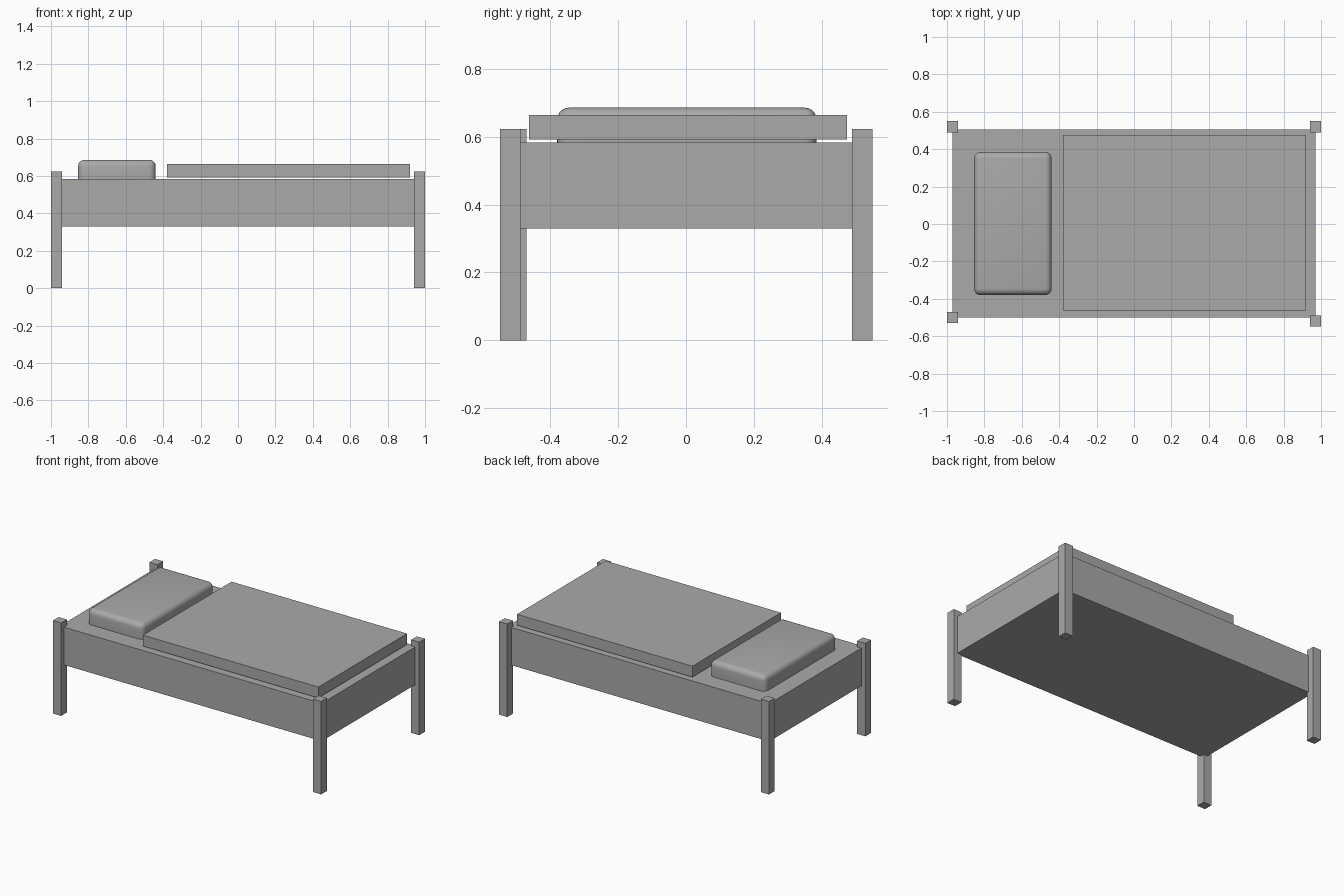
import bpy
import math

default = bpy.data.objects.get("Cube")
if default:
    bpy.data.objects.remove(default, do_unlink=True)

# Single plain grey for every part
grey = bpy.data.materials.new("plain_grey")
grey.use_nodes = True
colour = (0.4, 0.4, 0.4, 1)
grey.diffuse_color = colour
for node in grey.node_tree.nodes:
    if node.type == 'BSDF_PRINCIPLED':
        node.inputs["Base Color"].default_value = colour


def box(name, low, high):
    """Add a box spanning two opposite corners."""
    centre = [(a + b) / 2 for a, b in zip(low, high)]
    bpy.ops.mesh.primitive_cube_add(size=1, location=centre)
    obj = bpy.context.object
    obj.name = name
    obj.scale = [b - a for a, b in zip(low, high)]
    bpy.ops.object.transform_apply(location=False, rotation=False, scale=True)
    obj.data.materials.append(grey)
    return obj


# Bed base
box("bed_frame", (-0.97, -0.5, 0.33), (0.97, 0.505, 0.583))

# Corner posts; the front right one sits slightly further in
leg = 0.06
legs = {
    "front_right_leg": (-1, -0.53),
    "front_left_leg": (1 - leg, -0.548),
    "back_right_leg": (-1, 0.49),
    "back_left_leg": (1 - leg, 0.49),
}
for name, (x, y) in legs.items():
    box(name, (x, y, 0), (x + leg, y + leg, 0.623))

# Blanket slab, floating just above the base
box("blanket", (-0.38, -0.463, 0.592), (0.92, 0.475, 0.665))

# Rounded pillow, sunk into the base
pillow = box("pillow", (-0.855, -0.38, 0.5), (-0.44, 0.385, 0.686))
bevel = pillow.modifiers.new("rounded_edges", 'BEVEL')
bevel.width = 0.035
bevel.segments = 5
bpy.ops.object.modifier_apply(modifier=bevel.name)
bpy.ops.object.shade_smooth_by_angle(angle=math.radians(30))
